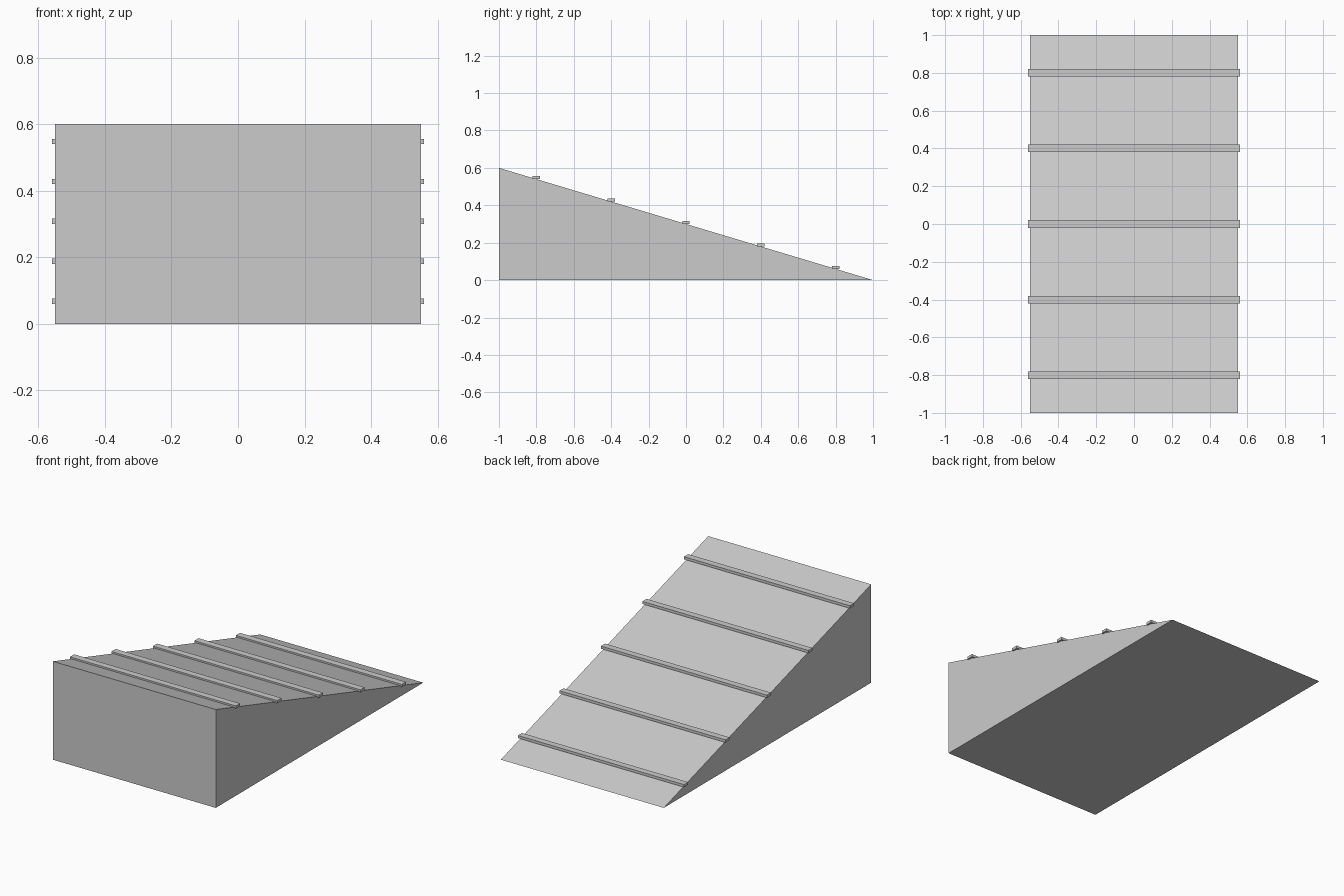
import bpy
import bmesh

cube = bpy.data.objects.get("Cube")
if cube:
    bpy.data.objects.remove(cube, do_unlink=True)

WIDTH, LENGTH, HEIGHT = 1.1, 2.0, 0.6

grey = bpy.data.materials.new("plain_grey")
grey.use_nodes = True
colour = (0.6, 0.6, 0.6, 1)
grey.diffuse_color = colour
grey.node_tree.nodes["Principled BSDF"].inputs["Base Color"].default_value = colour


def add_object(name, bm):
    bmesh.ops.recalc_face_normals(bm, faces=bm.faces)
    mesh = bpy.data.meshes.new(name)
    bm.to_mesh(mesh)
    bm.free()
    mesh.materials.append(grey)
    obj = bpy.data.objects.new(name, mesh)
    bpy.context.collection.objects.link(obj)
    return obj


# Ramp body: triangular side profile extruded across the width
bm = bmesh.new()
profile = [(-LENGTH / 2, 0), (LENGTH / 2, 0), (-LENGTH / 2, HEIGHT)]
side = bm.faces.new([bm.verts.new((-WIDTH / 2, y, z)) for y, z in profile])
extruded = bmesh.ops.extrude_face_region(bm, geom=[side], use_keep_orig=True)
bmesh.ops.translate(bm, vec=(WIDTH, 0, 0),
                    verts=[v for v in extruded["geom"] if isinstance(v, bmesh.types.BMVert)])
add_object("ramp_body", bm)

# Level grip strips, evenly spaced down the slope
STRIP = (1.12, 0.04, 0.016)
for i in range(5):
    y = -0.8 + 0.4 * i
    slope_z = HEIGHT * (0.5 - y / LENGTH)
    bm = bmesh.new()
    bmesh.ops.create_cube(bm, size=1)
    bmesh.ops.scale(bm, vec=STRIP, verts=bm.verts)
    strip = add_object(f"grip_strip_{i + 1}", bm)
    strip.location = (0, y, slope_z + STRIP[2] / 2)
